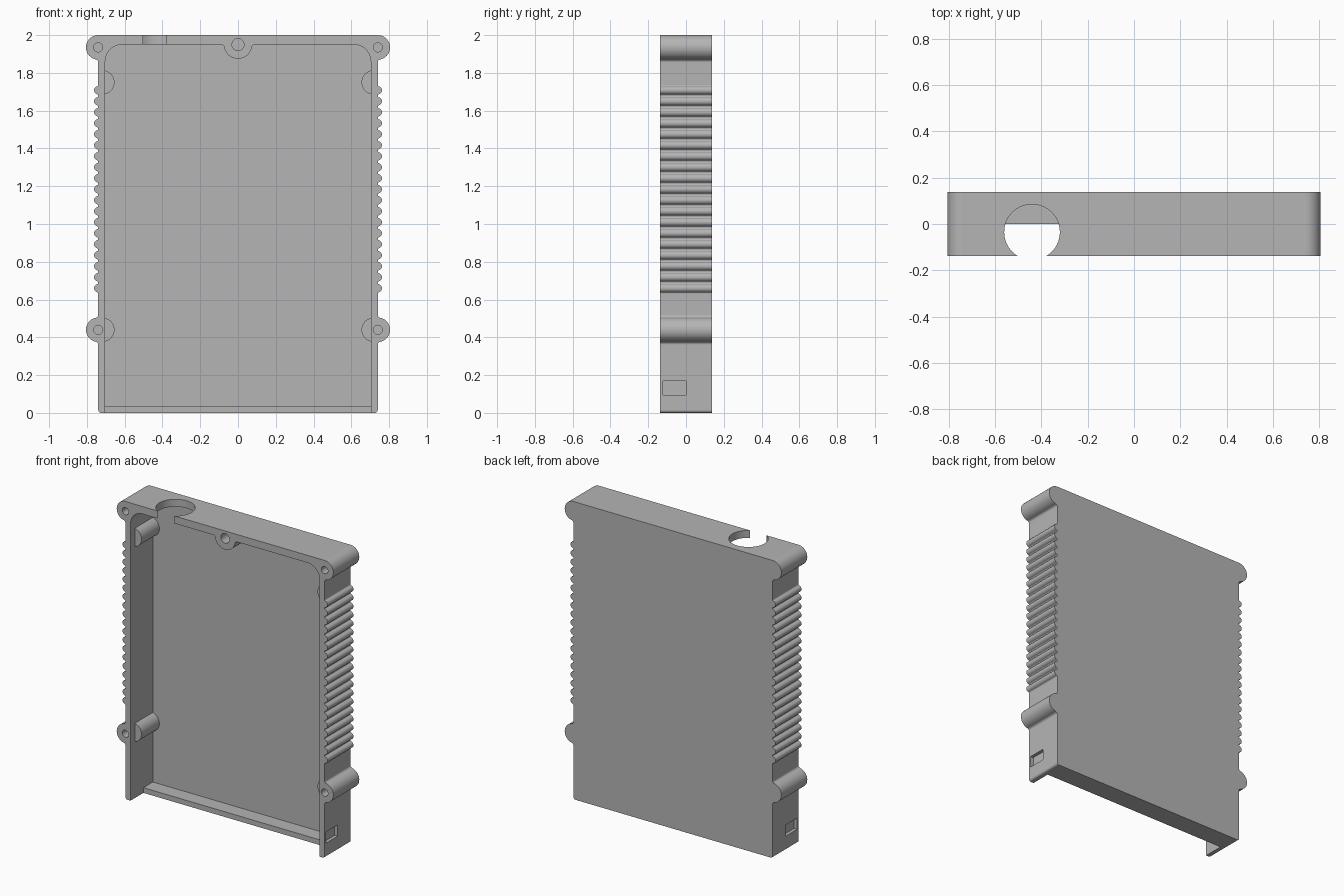
import bpy, bmesh
from math import sin, cos, radians, degrees, atan2, sqrt

if "Cube" in bpy.data.objects:
    bpy.data.objects.remove(bpy.data.objects["Cube"], do_unlink=True)

WALL = 0.74       # outer face of the side walls
INNER = 0.703     # inner face of the side walls
FRONT, BACK = -0.1375, 0.1375
FLOOR = 0.1       # inner face of the back plate
EAR_Z = (0.44, 1.935)
EAR_R = 0.065

grey = bpy.data.materials.new("plain grey")
grey.use_nodes = True
grey.diffuse_color = (0.46, 0.46, 0.46, 1)
grey.node_tree.nodes["Principled BSDF"].inputs["Base Color"].default_value = (0.46, 0.46, 0.46, 1)


def arc(cx, cz, r, a0, a1, n):
    angles = [radians(a0 + (a1 - a0) * i / n) for i in range(n + 1)]
    return [(cx + r * cos(a), cz + r * sin(a)) for a in angles]


def bump(z, r, f, n, top_corner=False):
    """Round bump on the side wall, blended in with small fillets."""
    d = sqrt((r + f) ** 2 - f ** 2)
    a = degrees(atan2(d, -f))
    pts = arc(WALL + f, z - d, f, 180, a, 4)
    if top_corner:
        return pts + arc(WALL, z, r, a - 180, 90, n)[1:]
    pts += arc(WALL, z, r, a - 180, 180 - a, n)[1:]
    return pts + arc(WALL + f, z + d, f, -a, -180, 4)[1:]


def mirrored(half):
    return half + [(-x, z) for x, z in reversed(half) if abs(x) > 1e-5]


def prism(name, outline, y0, y1):
    """Extrude an x-z outline along y."""
    bm = bmesh.new()
    face = bm.faces.new([bm.verts.new((x, y0, z)) for x, z in outline])
    out = bmesh.ops.extrude_face_region(bm, geom=[face])
    moved = [v for v in out["geom"] if isinstance(v, bmesh.types.BMVert)]
    bmesh.ops.translate(bm, verts=moved, vec=(0, y1 - y0, 0))
    bmesh.ops.recalc_face_normals(bm, faces=bm.faces)
    mesh = bpy.data.meshes.new(name)
    bm.to_mesh(mesh)
    bm.free()
    mesh.materials.append(grey)
    obj = bpy.data.objects.new(name, mesh)
    bpy.context.collection.objects.link(obj)
    return obj


def box(name, x0, x1, y0, y1, z0, z1):
    return prism(name, [(x0, z0), (x1, z0), (x1, z1), (x0, z1)], y0, y1)


def combine(target, tool, operation="DIFFERENCE"):
    tool.hide_render = True
    bpy.ops.object.select_all(action="DESELECT")
    bpy.context.view_layer.objects.active = target
    target.select_set(True)
    mod = target.modifiers.new("shape", "BOOLEAN")
    mod.operation, mod.solver, mod.object = operation, "EXACT", tool
    bpy.ops.object.modifier_apply(modifier=mod.name)
    bpy.data.objects.remove(tool, do_unlink=True)


# Outer shell: rounded foot, lower ear, grip ribs, upper ear
side = arc(WALL - 0.015, 0.015, 0.015, -90, 0, 5)
side += bump(EAR_Z[0], EAR_R, 0.015, 24)
for i in range(19):
    side += bump(0.66 + i * 0.0582, 0.022, 0.007, 10)
side += bump(EAR_Z[1], EAR_R, 0.015, 24, top_corner=True)
case = prism("case_shell", mirrored(side), FRONT, BACK)

# Cavity with rounded upper corners and a screw boss hanging from the top wall
TOP = 1.95
r, f = 0.075, 0.015
d = sqrt((r + f) ** 2 - f ** 2)
a = degrees(atan2(f, -d))
cavity = [(INNER, 0.035)] + arc(INNER - 0.09, TOP - 0.09, 0.09, 0, 90, 12)
cavity += arc(d, TOP - f, f, 90, a, 5)
cavity += arc(0, TOP, r, a - 180, -90, 12)[1:]
combine(case, prism("cavity_cutter", mirrored(cavity), -0.2, FLOOR))

# Bottom wall is set back, leaving the side walls as tongues
combine(case, box("bottom_cutter", -INNER, INNER, -0.2, 0, -0.1, 0.1))

# Half-round posts inside the side walls, set back from the rim
for s in (-1, 1):
    for z in (0.44, 1.75):
        post = [(s * x, h) for x, h in arc(0.718, z, 0.064, 90, 270, 20)]
        combine(case, prism("post", post, -0.09, FLOOR + 0.01), "UNION")

# Blind screw holes in the ears and the top boss
holes = [(s * WALL, z, 0.024) for s in (-1, 1) for z in EAR_Z] + [(0, TOP, 0.032)]
for x, z, radius in holes:
    combine(case, prism("screw_cutter", arc(x, z, radius, 0, 345, 23), -0.2, 0.06))

# Latch pockets low on the outer sides
for s in (-1, 1):
    x0, x1 = sorted((s * (WALL - 0.022), s * (WALL + 0.1)))
    combine(case, box("latch_cutter", x0, x1, -0.122, 0, 0.095, 0.17))

# Cable opening through the top wall
bpy.ops.mesh.primitive_cylinder_add(vertices=64, radius=0.12, depth=0.3, location=(-0.44, -0.035, 2))
cable = bpy.context.object
cable.name = "cable_cutter"
cable.data.materials.append(grey)
combine(case, cable)

# Smooth the round surfaces, keep flat faces flat
bpy.ops.object.select_all(action="DESELECT")
case.select_set(True)
bpy.context.view_layer.objects.active = case
bpy.ops.object.shade_smooth_by_angle(angle=radians(32))
weighted = case.modifiers.new("even shading", "WEIGHTED_NORMAL")
weighted.keep_sharp = True
